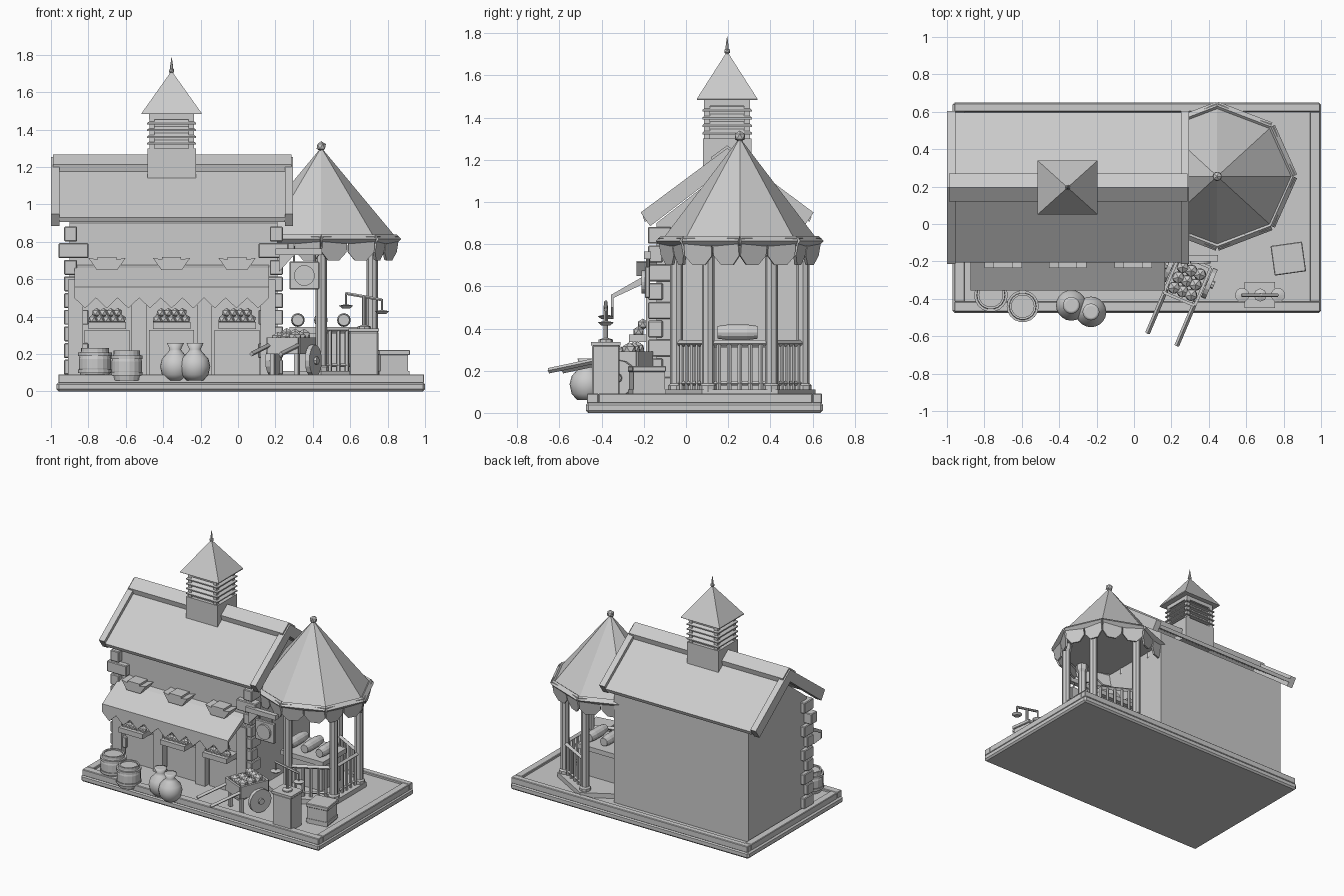
import bpy, bmesh, math, random
from math import sin, cos, pi, radians
from mathutils import Matrix, Vector

random.seed(4)
cube = bpy.data.objects.get("Cube")
if cube:
    bpy.data.objects.remove(cube)

grey = bpy.data.materials.new("light_grey")
grey.use_nodes = True
grey.diffuse_color = (0.6, 0.6, 0.6, 1)
grey.node_tree.nodes["Principled BSDF"].inputs["Base Color"].default_value = (0.6, 0.6, 0.6, 1)


def finish(name, bm, loc=(0, 0, 0), rot=0, smooth=False):
    bmesh.ops.recalc_face_normals(bm, faces=bm.faces)
    for f in bm.faces:
        f.smooth = smooth
    mesh = bpy.data.meshes.new(name)
    bm.to_mesh(mesh)
    bm.free()
    mesh.materials.append(grey)
    ob = bpy.data.objects.new(name, mesh)
    ob.location = loc
    ob.rotation_euler.z = rot
    bpy.context.collection.objects.link(ob)
    return ob


def box(name, x0, x1, y0, y1, z0, z1, bevel=0):
    bm = bmesh.new()
    bmesh.ops.create_cube(bm, size=1)
    bmesh.ops.scale(bm, vec=(x1 - x0, y1 - y0, z1 - z0), verts=bm.verts)
    if bevel:
        bmesh.ops.bevel(bm, geom=bm.edges[:], offset=bevel, segments=1, affect='EDGES')
    return finish(name, bm, ((x0 + x1) / 2, (y0 + y1) / 2, (z0 + z1) / 2))


def prism(name, pts, a, b, axis='x'):
    """Extrude a (horizontal, z) outline along x or y."""
    bm = bmesh.new()
    place = (lambda u, v, w: (w, u, v)) if axis == 'x' else (lambda u, v, w: (u, w, v))
    face = bm.faces.new([bm.verts.new(place(u, v, a)) for u, v in pts])
    new = bmesh.ops.extrude_face_region(bm, geom=[face])["geom"]
    move = Vector(place(0, 0, b - a))
    bmesh.ops.translate(bm, vec=move, verts=[g for g in new if isinstance(g, bmesh.types.BMVert)])
    return finish(name, bm)


def lathe(name, loc, profile, n=16, sy=1, smooth=False, turn=0):
    """Stack of (radius, z) rings, closed top and bottom."""
    bm = bmesh.new()
    rings = [[bm.verts.new((r * cos(2 * pi * i / n + turn), sy * r * sin(2 * pi * i / n + turn), z))
              for i in range(n)] for r, z in profile]
    for low, high in zip(rings, rings[1:]):
        for i in range(n):
            bm.faces.new((low[i], low[i - 1], high[i - 1], high[i]))
    bm.faces.new(rings[0])
    bm.faces.new(rings[-1])
    return finish(name, bm, loc, 0, smooth)


def rod(name, p, q, r, n=8):
    p, q = Vector(p), Vector(q)
    ob = lathe(name, p, [(r, 0), (r, (q - p).length)], n)
    ob.rotation_euler = (q - p).to_track_quat('Z', 'Y').to_euler()
    return ob


def ball(name, loc, r):
    bm = bmesh.new()
    bmesh.ops.create_icosphere(bm, subdivisions=1, radius=r)
    return finish(name, bm, loc)


def group(name, parts, loc, rot):
    """Parent parts to a turned pivot, so they are built around the origin."""
    pivot = bpy.data.objects.new(name, None)
    pivot.location, pivot.rotation_euler.z = loc, rot
    pivot.hide_render = True
    bpy.context.collection.objects.link(pivot)
    for p in parts:
        p.parent = pivot


# Base with raised kerb
box("base_slab", -0.97, 1, -0.475, 0.65, 0, 0.05, 0.012)
box("base_floor", -0.93, 0.96, -0.44, 0.62, 0.04, 0.075)
box("kerb_front", -0.96, 0.995, -0.47, -0.415, 0.045, 0.092, 0.004)
box("kerb_back", -0.96, 0.995, 0.6, 0.645, 0.045, 0.092, 0.004)
box("kerb_left", 0.94, 0.995, -0.415, 0.6, 0.045, 0.092, 0.004)
box("kerb_right", -0.96, -0.905, -0.415, 0.6, 0.045, 0.092, 0.004)

# House walls, roof and ridge
prism("house_walls", [(-0.14, 0.07), (0.55, 0.07), (0.55, 0.9), (0.195, 1.16), (-0.14, 0.9)], -0.9, 0.21)


def chevron(name, half, top, drop, thick, inset, a, b):
    m = 0.195
    prism(name, [(m - half, top - drop), (m, top), (m + half, top - drop),
                 (m + half - inset, top - drop - thick), (m, top - thick * 1.4),
                 (m - half + inset, top - drop - thick)], a, b)


chevron("roof_panels", 0.4, 1.225, 0.295, 0.025, 0.01, -0.955, 0.25)
for x in (-1, 0.25):
    chevron("barge_board", 0.41, 1.255, 0.305, 0.065, 0.045, x, x + 0.045)
chevron("ridge_cap", 0.075, 1.268, 0.055, 0.045, 0.01, -0.99, 0.285)

# Corner stones
for x0, side in ((-0.93, 1), (0.24, -1)):
    for i in range(9):
        z = 0.09 + i * 0.089
        w, d = (0.13, 0.07) if i % 2 else (0.07, 0.11)
        if i == 7:
            w, x = 0.16, x0 - side * 0.03
        else:
            x = x0
        box("corner_stone", min(x, x + side * w), max(x, x + side * w), -0.18, -0.18 + d, z, z + 0.08, 0.005)

# Louvred cupola
cx, cy = -0.355, 0.195
box("cupola_base", cx - 0.13, cx + 0.13, cy - 0.115, cy + 0.115, 1.135, 1.3)
box("cupola_core", cx - 0.1, cx + 0.1, cy - 0.09, cy + 0.09, 1.29, 1.49)
for sx in (-1, 1):
    for sy in (-1, 1):
        x, y = cx + sx * 0.105, cy + sy * 0.095
        box("cupola_post", x - 0.014, x + 0.014, y - 0.014, y + 0.014, 1.3, 1.49)
for i in range(4):
    z = 1.32 + i * 0.036
    lathe("louvre_slat", (cx, cy, z), [(0.185, 0), (0.185, 0.008), (0.15, 0.025)], 4, 0.9, turn=pi / 4)
lathe("cupola_eave", (cx, cy, 1.455), [(0.17, 0), (0.17, 0.03)], 4, 0.9, turn=pi / 4)
lathe("cupola_roof", (cx, cy, 1.483), [(0.226, 0), (0.226, 0.006), (0.006, 0.225)], 4, 0.9, turn=pi / 4)
ball("finial_knob", (cx, cy, 1.715), 0.016)
lathe("finial_spike", (cx, cy, 1.7), [(0.01, 0), (0.008, 0.04), (0.001, 0.085)], 6)

# Stall front: awning, lamps, pillars, trays
prism("awning", [(-0.14, 0.675), (-0.18, 0.66), (-0.355, 0.56), (-0.355, 0.54), (-0.14, 0.64)], -0.875, 0.165)
step = 1.04 / 9
zig = [(-0.875, 0.5)]
for i in range(9):
    zig += [(-0.875 + (i + 0.5) * step, 0.445), (-0.875 + (i + 1) * step, 0.5)]
prism("awning_valance", zig + [(0.165, 0.558), (-0.875, 0.558)], -0.355, -0.343, 'y')
for x in (-0.87, -0.53, -0.18, 0.16):
    box("stall_pillar", x - 0.04, x + 0.04, -0.19, -0.13, 0.07, 0.6)
for x in (-0.7, -0.355, -0.005):
    prism("awning_lamp", [(x - 0.055, 0.65), (x + 0.055, 0.65), (x + 0.1, 0.715), (x + 0.05, 0.705),
                          (x + 0.05, 0.72), (x - 0.05, 0.72), (x - 0.05, 0.705), (x - 0.1, 0.715)], -0.235, -0.14, 'y')
    box("stall_counter", x - 0.12, x + 0.12, -0.16, -0.13, 0.07, 0.33)
    box("fruit_tray", x - 0.1, x + 0.1, -0.27, -0.14, 0.335, 0.372)
    for row in range(2):
        for i in range(5 - row):
            ball("fruit", (x - 0.076 + row * 0.019 + i * 0.038, -0.225 + row * 0.02, 0.385 + row * 0.035), 0.027)

# Pavilion floor, posts and railings
gx, gy = 0.445, 0.255
lathe("pavilion_floor", (gx, gy, 0.06), [(0.36, 0), (0.36, 0.05)], 6, turn=pi / 6)
corners = [Vector((gx + 0.315 * cos(radians(a)), gy + 0.3 * sin(radians(a)), 0)) for a in range(-90, 270, 60)]
for c in corners:
    lathe("pavilion_post", c, [(0.04, 0.1), (0.04, 0.13), (0.03, 0.14), (0.03, 0.74), (0.042, 0.76), (0.042, 0.82)], 8)
for k in (0, 1, 2):
    p, q = corners[k], corners[k + 1]
    up = Vector((0, 0, 1))
    rod("railing_top", p + up * 0.33, q + up * 0.33, 0.015, 4)
    rod("railing_bottom", p + up * 0.14, q + up * 0.14, 0.01, 4)
    for i in range(1, 6):
        c = p.lerp(q, i / 6)
        rod("baluster", c + up * 0.11, c + up * 0.33, 0.012, 6)

# Pavilion roof with hanging boards
lathe("pavilion_roof", (gx, gy, 0.8), [(0.385, 0), (0.395, 0.03), (0.008, 0.495)], 8, 0.915)
ball("pavilion_knob", (gx, gy, 1.31), 0.028)
rim = [Vector((gx + 0.405 * cos(k * pi / 4), gy + 0.375 * sin(k * pi / 4), 0)) for k in range(9)]
for p, q in zip(rim, rim[1:]):
    heading = math.atan2(q.y - p.y, q.x - p.x)
    rod("roof_trim", p + Vector((0, 0, 0.815)), q + Vector((0, 0, 0.815)), 0.024, 4)
    for t in (0.25, 0.75):
        w = (q - p).length / 4 - 0.004
        board = prism("scalloped_board", [(-w, 0.02), (w, 0.02), (w, -0.065), (w * 0.45, -0.11),
                                          (-w * 0.45, -0.11), (-w, -0.065)], -0.007, 0.007, 'y')
        board.location = p.lerp(q, t) + Vector((0, 0, 0.81))
        board.rotation_euler = (radians(10), 0, heading + radians(4 if t < 0.5 else -4))

# Serving bench with kegs lying on it
box("bench_body", gx - 0.13, gx + 0.15, 0.14, 0.36, 0.1, 0.31)
box("bench_top", gx - 0.17, gx + 0.18, 0.11, 0.39, 0.31, 0.345)
for x in (0.32, 0.443, 0.566):
    keg = lathe("keg", (x, 0.34, 0.382), [(0.03, 0), (0.037, 0.05), (0.037, 0.14), (0.03, 0.19)], 12)
    keg.rotation_euler.x = pi / 2

# Hanging sign
box("sign_bracket", 0.2, 0.45, -0.2, -0.165, 0.73, 0.765)
prism("sign_brace", [(0.22, 0.64), (0.22, 0.73), (0.3, 0.73)], -0.19, -0.17, 'y')
for x in (0.3, 0.41):
    rod("sign_chain", (x, -0.18, 0.69), (x, -0.18, 0.74), 0.006)
box("sign_board", 0.275, 0.435, -0.195, -0.17, 0.545, 0.695, 0.005)
rod("sign_disc", (0.355, -0.17, 0.62), (0.355, -0.21, 0.62), 0.055, 20)

# Barrels and pots
for x, y, z, s in ((-0.765, -0.38, 0.075, 1), (-0.595, -0.44, 0.06, 0.95)):
    lathe("barrel", (x, y, z), [(0.075 * s, 0), (0.086 * s, 0.05), (0.086 * s, 0.1), (0.075 * s, 0.14),
                                (0.075 * s, 0.158), (0.063 * s, 0.158), (0.063 * s, 0.148)], 18)
    for h in (0.025, 0.115):
        lathe("barrel_hoop", (x, y, z + h), [(0.09 * s, 0), (0.09 * s, 0.018)], 18)
for x, y in ((-0.335, -0.435), (-0.23, -0.47)):
    lathe("clay_pot", (x, y, 0.06), [(0.045, 0), (0.072, 0.03), (0.082, 0.075), (0.072, 0.115), (0.04, 0.15),
                                     (0.03, 0.165), (0.045, 0.198), (0.03, 0.198)], 20, smooth=True)

# Handcart with produce, built at the origin with its handles toward -y
cart = [box("cart_bed", -0.09, 0.09, -0.11, 0.11, 0.2, 0.225)]
for s in (-1, 1):
    cart.append(box("cart_side", s * 0.09 - 0.008, s * 0.09 + 0.008, -0.11, 0.11, 0.2, 0.29))
    cart.append(box("cart_end", -0.09, 0.09, s * 0.11 - 0.008, s * 0.11 + 0.008, 0.2, 0.29))
    cart.append(rod("cart_handle", (s * 0.085, -0.09, 0.25), (s * 0.085, -0.345, 0.2), 0.013, 4))
    cart.append(rod("cart_wheel", (s * 0.102, 0.03, 0.165), (s * 0.128, 0.03, 0.165), 0.085, 16))
    cart.append(rod("wheel_hub", (s * 0.1, 0.03, 0.165), (s * 0.142, 0.03, 0.165), 0.022, 8))
    cart.append(box("cart_leg", s * 0.07 - 0.012, s * 0.07 + 0.012, -0.1, -0.075, 0.08, 0.2))
for i in range(9):
    cart.append(ball("produce", (-0.05 + (i % 3) * 0.05, -0.065 + (i // 3) * 0.06,
                                 0.275 + random.uniform(0, 0.03)), 0.037))
group("cart_pivot", cart, (0.285, -0.3, 0), radians(-23))

# Balance scale on its pedestal
box("pedestal", 0.595, 0.75, -0.445, -0.315, 0.07, 0.32, 0.006)
box("pedestal_cap", 0.59, 0.755, -0.45, -0.31, 0.32, 0.337)
lathe("scale_column", (0.675, -0.38, 0.335), [(0.035, 0), (0.035, 0.012), (0.011, 0.02), (0.011, 0.175)], 8)
rod("scale_beam", (0.575, -0.38, 0.525), (0.77, -0.38, 0.49), 0.009, 6)
for x, z in ((0.578, 0.45), (0.77, 0.42)):
    rod("scale_hanger", (x, -0.38, z), (x, -0.38, z + 0.075), 0.006, 6)
    lathe("scale_pan", (x, -0.38, z - 0.005), [(0.022, 0), (0.038, 0.014), (0.01, 0.02)], 12)

# Crate
crate = [box("crate_body", -0.075, 0.075, -0.075, 0.075, 0.075, 0.195),
         box("crate_lid", -0.085, 0.085, -0.08, 0.08, 0.195, 0.222, 0.004),
         box("crate_foot_band", -0.082, 0.082, -0.079, 0.079, 0.085, 0.11)]
group("crate_pivot", crate, (0.825, -0.185, 0), radians(8))
